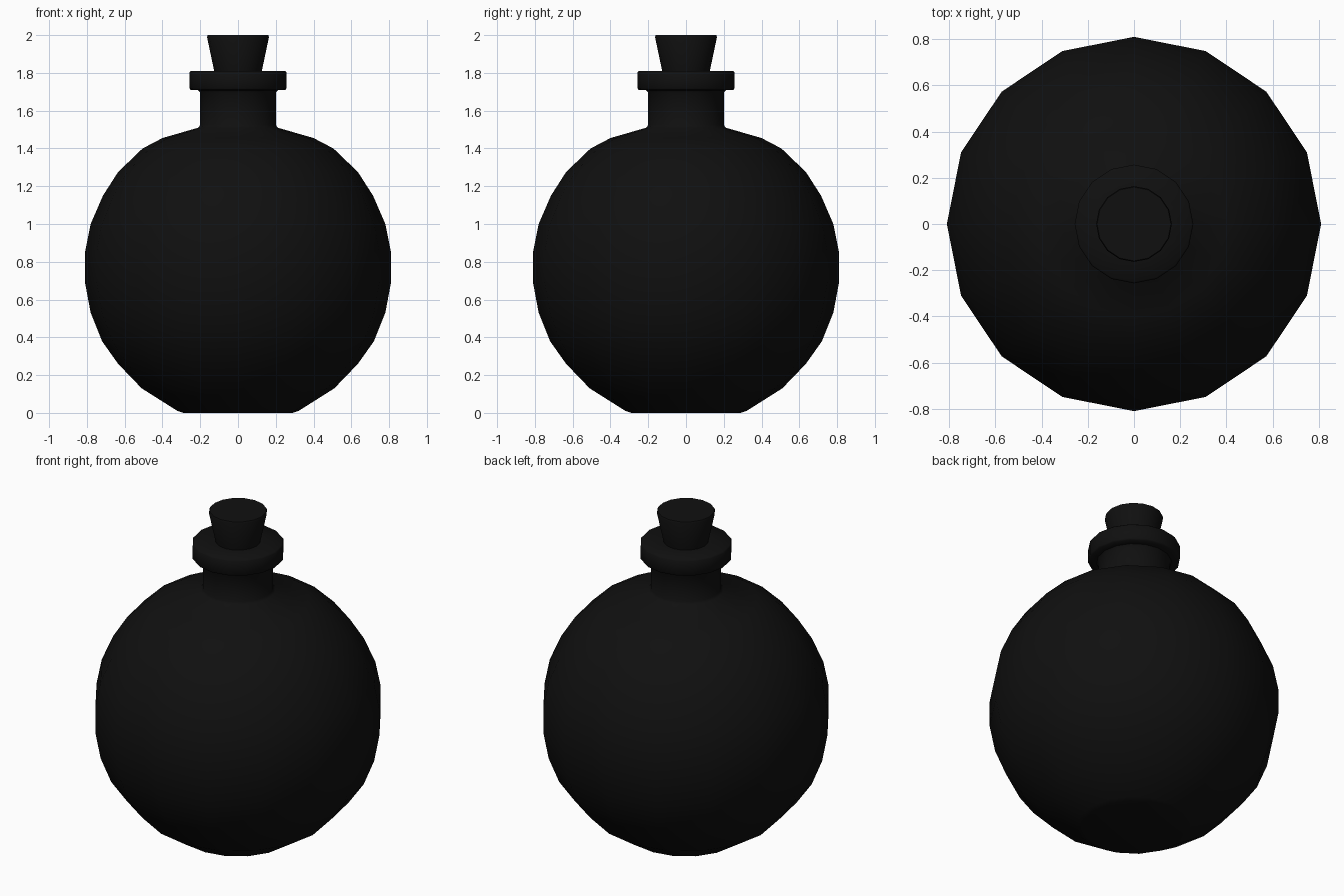
import bpy, math

cube = bpy.data.objects.get("Cube")
if cube:
    bpy.data.objects.remove(cube, do_unlink=True)

SIDES = 16

black = bpy.data.materials.new("black")
black.use_nodes = True
colour = (0.005, 0.005, 0.005, 1)
black.diffuse_color = colour
black.node_tree.nodes["Principled BSDF"].inputs["Base Color"].default_value = colour


def lathe(name, profile, angle):
    """Turn a (radius, height) profile around z and cap both ends."""
    n = len(profile)
    verts = [(r * math.cos(a), r * math.sin(a), z)
             for r, z in profile
             for a in (2 * math.pi * i / SIDES for i in range(SIDES))]
    faces = [(k * SIDES + i, k * SIDES + (i + 1) % SIDES,
              (k + 1) * SIDES + (i + 1) % SIDES, (k + 1) * SIDES + i)
             for k in range(n - 1) for i in range(SIDES)]
    faces.append(tuple(reversed(range(SIDES))))
    faces.append(tuple(range((n - 1) * SIDES, n * SIDES)))
    mesh = bpy.data.meshes.new(name)
    mesh.from_pydata(verts, [], faces)
    mesh.materials.append(black)
    obj = bpy.data.objects.new(name, mesh)
    bpy.context.collection.objects.link(obj)
    bpy.ops.object.select_all(action='DESELECT')
    obj.select_set(True)
    bpy.context.view_layer.objects.active = obj
    bpy.ops.object.shade_smooth_by_angle(angle=math.radians(angle))
    return obj


# Round flask with neck and rolled lip
flask = [(0.29, 0), (0.32, 0.01), (0.51, 0.13), (0.635, 0.26), (0.72, 0.38),
         (0.78, 0.53), (0.81, 0.69), (0.81, 0.85), (0.78, 1.0), (0.715, 1.15),
         (0.635, 1.275), (0.505, 1.40), (0.40, 1.455), (0.21, 1.51), (0.2, 1.525),
         (0.2, 1.695), (0.21, 1.708), (0.25, 1.71), (0.257, 1.718),
         (0.257, 1.802), (0.25, 1.81), (0.12, 1.81)]
lathe("flask", flask, 50)

# Tapered stopper, wider at the top
lathe("stopper", [(0.12, 1.78), (0.126, 1.81), (0.164, 1.99), (0.16, 2.0)], 50)
